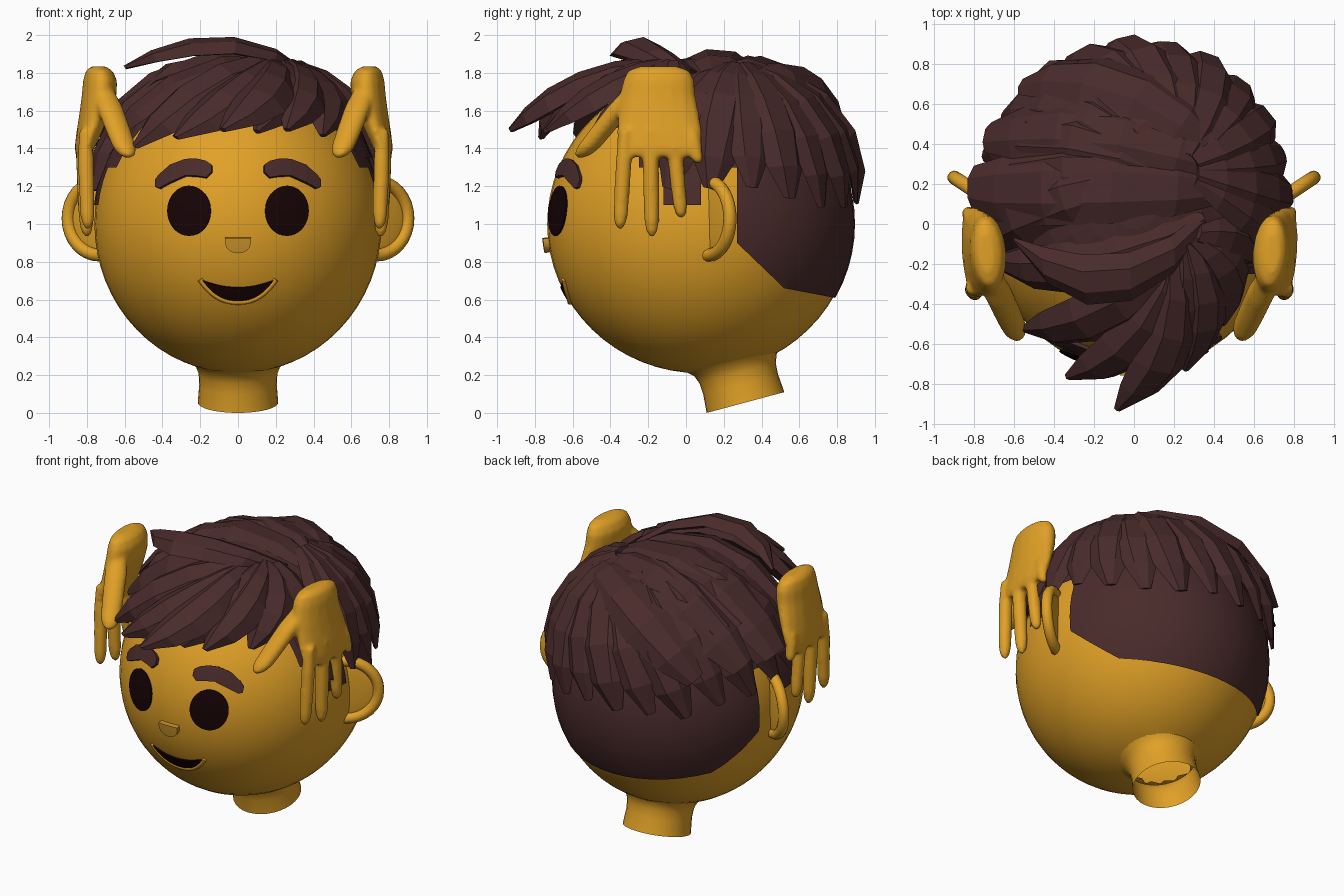
import bpy, bmesh, math, random
from mathutils import Vector as V, Matrix

random.seed(4)
if "Cube" in bpy.data.objects:
    bpy.data.objects.remove(bpy.data.objects["Cube"])


def material(name, *rgb):
    m = bpy.data.materials.new(name)
    m.use_nodes = True
    m.diffuse_color = (*rgb, 1)
    bsdf = next(n for n in m.node_tree.nodes if n.type == 'BSDF_PRINCIPLED')
    bsdf.inputs["Base Color"].default_value = (*rgb, 1)
    bsdf.inputs["Roughness"].default_value = 0.7
    return m


SKIN = material("golden skin", .75, .355, .02)
NOSE = material("nose shade", .6, .29, .025)
HAIR = material("dark brown hair", .068, .024, .024)
DARK = material("near black", .008, .001, .0015)

HEAD_C, HEAD_R = V((0, .075, 1)), V((.76, .81, .79))
HAIR_C, HAIR_R = V((0, .1, 1.05)), V((.78, .82, .86))


def finish(name, bm, mat, smooth=False, fix=True):
    if fix:
        bmesh.ops.recalc_face_normals(bm, faces=bm.faces[:])
    for f in bm.faces:
        f.smooth = smooth
    me = bpy.data.meshes.new(name)
    bm.to_mesh(me)
    bm.free()
    me.materials.append(mat)
    ob = bpy.data.objects.new(name, me)
    bpy.context.collection.objects.link(ob)
    return ob


def ellipsoid(center, radii, u=48, v=32):
    bm = bmesh.new()
    bmesh.ops.create_uvsphere(bm, u_segments=u, v_segments=v, radius=1,
                              matrix=Matrix.Translation(center) @ Matrix.Diagonal((*radii, 1)))
    return bm


def loft(bm, rings, capped=True):
    rows = [[bm.verts.new(p) for p in ring] for ring in rings]
    n = len(rows[0])
    for a, b in zip(rows, rows[1:]):
        for i in range(n):
            bm.faces.new((a[i], a[(i + 1) % n], b[(i + 1) % n], b[i]))
    if capped:
        bm.faces.new(rows[0])
        bm.faces.new(rows[-1])


def tube(name, points, depth, mat, cyclic=False):
    cu = bpy.data.curves.new(name, 'CURVE')
    cu.dimensions = '3D'
    cu.bevel_depth, cu.bevel_resolution, cu.use_fill_caps = depth, 3, True
    sp = cu.splines.new('POLY')
    sp.points.add(len(points) - 1)
    for q, p in zip(sp.points, points):
        q.co = (*p, 1)
    sp.use_cyclic_u = cyclic
    cu.materials.append(mat)
    bpy.context.collection.objects.link(bpy.data.objects.new(name, cu))


# Head, opened where the neck joins
NECK_BASE, NECK_TILT = V((0, .315, .055)), math.radians(15)
NECK_AXIS = V((0, -math.sin(NECK_TILT), math.cos(NECK_TILT)))
bm = ellipsoid(HEAD_C, HEAD_R)
inside = [f for f in bm.faces if f.calc_center_median().z < .5
          and (f.calc_center_median() - NECK_BASE).cross(NECK_AXIS).length < .22]
bmesh.ops.delete(bm, geom=inside, context='FACES')
finish("head", bm, SKIN, True, fix=False)

# Tilted, open-ended neck flaring into the head
bm = bmesh.new()
loft(bm, [[(r * math.cos(k * math.tau / 32), r * math.sin(k * math.tau / 32), h) for k in range(32)]
          for r, h in ((.213, 0), (.205, .1), (.209, .16), (.226, .205), (.27, .245), (.36, .31))], capped=False)
neck = finish("neck", bm, SKIN, True)
neck.location = NECK_BASE
neck.rotation_euler.x = NECK_TILT


# Face details: thin plates that follow the head surface
def on_face(x, z, lift=0):
    d = 1 - (x / HEAD_R.x) ** 2 - ((z - HEAD_C.z) / HEAD_R.z) ** 2
    return V((x, HEAD_C.y - HEAD_R.y * math.sqrt(d) - lift, z))


def plate(name, columns, lift, thick, mat, paired=False, rows=6):
    bm = bmesh.new()
    grid = [[bm.verts.new(on_face(x, lo + (hi - lo) * j / rows, lift)) for j in range(rows + 1)]
            for x, lo, hi in columns]
    for a, b in zip(grid, grid[1:]):
        for j in range(rows):
            bm.faces.new((a[j], b[j], b[j + 1], a[j + 1]))
    ob = finish(name, bm, mat, fix=False)
    s = ob.modifiers.new("thickness", 'SOLIDIFY')
    s.thickness, s.offset = thick, -1
    if paired:
        ob.modifiers.new("mirror", 'MIRROR')


turns = [math.pi * (k + .1) / 24.2 for k in range(25)]
plate("eyes", [(.26 - .115 * math.cos(t), 1.07 - .133 * math.sin(t), 1.07 + .133 * math.sin(t))
               for t in turns], .012, .009, DARK, True)
plate("eyebrows", [(.14, 1.278, 1.315), (.17, 1.248, 1.335), (.22, 1.256, 1.347), (.28, 1.258, 1.345),
                   (.36, 1.222, 1.315), (.42, 1.19, 1.262), (.44, 1.197, 1.235)], .022, .04, HAIR, True)
plate("nose", [(-.07 * math.cos(t), .925 - .08 * math.sin(t) ** .7, .926) for t in turns], .03, .05, NOSE)
span = [k / 12 for k in range(-12, 13)]
plate("mouth", [(.192 * s, .59 + .109 * abs(s) ** 2.4, .662 + .04 * s * s) for s in span], .008, .009, DARK)
tube("lower_lip", [on_face(.2 * s, .587 + .12 * abs(s) ** 2.4, -.002) for s in span], .015, SKIN)

# Ears: a rim around a shallow bowl, angled backwards
for side, label in ((1, "left"), (-1, "right")):
    ring = []
    for k in range(32):
        t = k * math.tau / 32
        u = .205 * math.cos(t)
        ring.append((side * (.73 + .83 * u), .12 + .55 * u, 1.03 + .195 * math.sin(t)))
    tube(label + "_ear_rim", ring, .035, SKIN, True)
    bowl = finish(label + "_ear_bowl", ellipsoid((0, 0, 0), (.19, .02, .19), 24, 16), SKIN, True)
    bowl.location = (side * .73, .13, 1.03)
    bowl.rotation_euler.z = side * math.radians(33)

# Hands held against the sides of the head, fingers down
WIDE, THIN = V((.07, 1, 0)), V((1, -.07, 0))
PALM = (((.695, -.145, 1.835), .1, .035), ((.69, -.145, 1.812), .165, .07), ((.685, -.145, 1.76), .19, .09),
        ((.69, -.15, 1.68), .202, .092), ((.715, -.145, 1.58), .217, .08), ((.745, -.14, 1.48), .228, .065),
        ((.768, -.14, 1.4), .227, .05), ((.773, -.14, 1.355), .2, .036))
FINGERS = (((.765, -.32, 1.5), (.75, -.35, .97), .043), ((.775, -.19, 1.5), (.755, -.18, .93), .044),
           ((.775, -.07, 1.5), (.765, -.025, 1.03), .042), ((.775, .03, 1.5), (.785, .064, 1.32), .036),
           ((.68, -.25, 1.74), (.535, -.56, 1.35), .07))


def oval(center, a, b):
    return [V(center) + WIDE * a * math.cos(k * math.tau / 16) + THIN * b * math.sin(k * math.tau / 16)
            for k in range(16)]


for side, label, shift in ((1, "left", 0), (-1, "right", .045)):
    bm = bmesh.new()
    loft(bm, [oval(*section) for section in PALM])
    for root, tip, r in FINGERS:
        loft(bm, [oval(V(root).lerp(V(tip), t), r * k, r * k)
                  for t, k in ((0, .75), (.3, 1), (.6, .97), (.85, .9), (.95, .68), (1, .25))])
    bmesh.ops.transform(bm, matrix=Matrix.Diagonal((side, 1, 1, 1)) @ Matrix.Translation((shift, 0, 0)),
                        verts=bm.verts[:])
    hand = finish(label + "_hand", bm, SKIN, True)
    blend = hand.modifiers.new("blend", 'REMESH')
    blend.mode, blend.voxel_size, blend.use_smooth_shade = 'VOXEL', .013, True
    soften = hand.modifiers.new("soften", 'SMOOTH')
    soften.factor, soften.iterations = .5, 8

# Short hair layer on the skull, cut along straight hairlines
bm = ellipsoid(HEAD_C, HEAD_R * 1.012)
cuts = [((0, y, 0), (0, 1, 0)) for y in (-.25, -.12, .08, .27, .52)]
cuts += [((0, 0, z), (0, 0, 1)) for z in (1.1, 1.3)]
cuts += [((0, .27, .9), (0, .96, 1)), ((0, .52, .66), (0, .19, 1))]
for co, no in cuts:
    bmesh.ops.bisect_plane(bm, geom=bm.verts[:] + bm.edges[:] + bm.faces[:], plane_co=co, plane_no=no)


def hairline(y):
    if y < -.25:
        return 9
    if y < .27:
        return 1.1 if -.12 < y < .08 else 1.3
    return .9 - .96 * (y - .27) if y < .52 else .66 - .19 * (y - .52)


bare = [f for f in bm.faces if f.calc_center_median().z < hairline(f.calc_center_median().y)]
bmesh.ops.delete(bm, geom=bare, context='FACES')
finish("hair_cap", bm, HAIR, True, fix=False)

# Thick hair layer under the locks
bm = ellipsoid(HAIR_C, HAIR_R * .97, 28, 20)
for co, no in (((0, 0, 1.35), (0, 0, 1)), ((0, -.22, 0), (0, 1, 0))):
    bmesh.ops.bisect_plane(bm, geom=bm.verts[:] + bm.edges[:] + bm.faces[:],
                           plane_co=co, plane_no=no, clear_inner=True)
finish("hair_base", bm, HAIR, fix=False)


# Locks: faceted blades that wrap over the skull from root to tip
def lock(name, root, tip, width, bend=0.0, end=.15, thick=.035, puff=0.0):
    a, b = [V((p[i] - HAIR_C[i]) / HAIR_R[i] for i in range(3)) for p in (root, tip)]
    steps = 5

    def spot(t):
        rise = a.length + (b.length - a.length) * t + puff * math.sin(math.pi * t)
        return HAIR_C + HAIR_R * a.lerp(b, t).normalized() * rise

    rings = []
    for k in range(steps + 1):
        t = k / steps
        p = spot(t)
        along = (spot(t + .02) - spot(t - .02)).normalized()
        out = (p - HAIR_C).normalized()
        across = along.cross(out).normalized()
        out = across.cross(along)
        p = p + across * bend * math.sin(math.pi * t)
        swell = .45 + .55 * math.sin(math.pi * min(t * .9, .5))
        w = width * (swell if t < .55 else end + (1 - end) * (1 - ((t - .55) / .45) ** 2))
        h = thick * max(w / width, .25)
        rings.append([p + across * w * x + out * (h * y - w * w * x * x * .6)
                      for x, y in ((-1, -.6), (-.45, .8), (.4, 1), (1, -.4), (0, -1.6))])
    bm = bmesh.new()
    loft(bm, rings)
    finish(name, bm, HAIR)


# Locks hanging round the sides and back
for k in range(14):
    t = math.radians(-14 + k * 16)
    z = 1.05 + .08 * random.random() + .13 * abs(math.cos(t)) ** 3
    lock(f"back_lock_{k}", (.22 + .1 * math.cos(t), .26 + .1 * math.sin(t), 1.84),
         (.79 * math.cos(t), .1 + .81 * math.sin(t), z), .13 + .02 * (k % 2), .03, .25,
         .03 + .012 * (k % 2), .025 + .035 * max(0, math.sin(t)))

# Broad locks swept across the top
SWEPT = (((.35, .0, 1.8), (-.6, -.08, 1.83), .13, -.22, .08, .032), ((.42, .18, 1.78), (-.82, .18, 1.42), .19, -.03, .6, -.07),
         ((.42, .3, 1.78), (-.74, .44, 1.4), .17, 0, .5, -.05), ((.4, .38, 1.78), (-.56, .7, 1.36), .16, .03, .4, .02),
         ((.35, 0, 1.8), (-.68, -.2, 1.45), .14, -.05, .3, -.03))
for k, (root, tip, w, bend, end, puff) in enumerate(SWEPT):
    lock(f"swept_lock_{k}", root, tip, w, bend, end, puff=puff)

# Fringe fanning out over the forehead
FRINGE = (((-.08, -.93, 1.5), .14, -.1), ((-.33, -.77, 1.46), .15, -.1), ((-.55, -.53, 1.41), .15, -.05),
          ((.1, -.75, 1.49), .13, -.06), ((.26, -.73, 1.5), .13, -.07), ((.45, -.5, 1.47), .14, -.08),
          ((.6, -.18, 1.45), .13, -.04))
for k, (tip, w, bend) in enumerate(FRINGE):
    lock(f"fringe_lock_{k}", (.2 + .02 * k, -.18 + .02 * k, 1.85), tip, w, bend, thick=.048)
